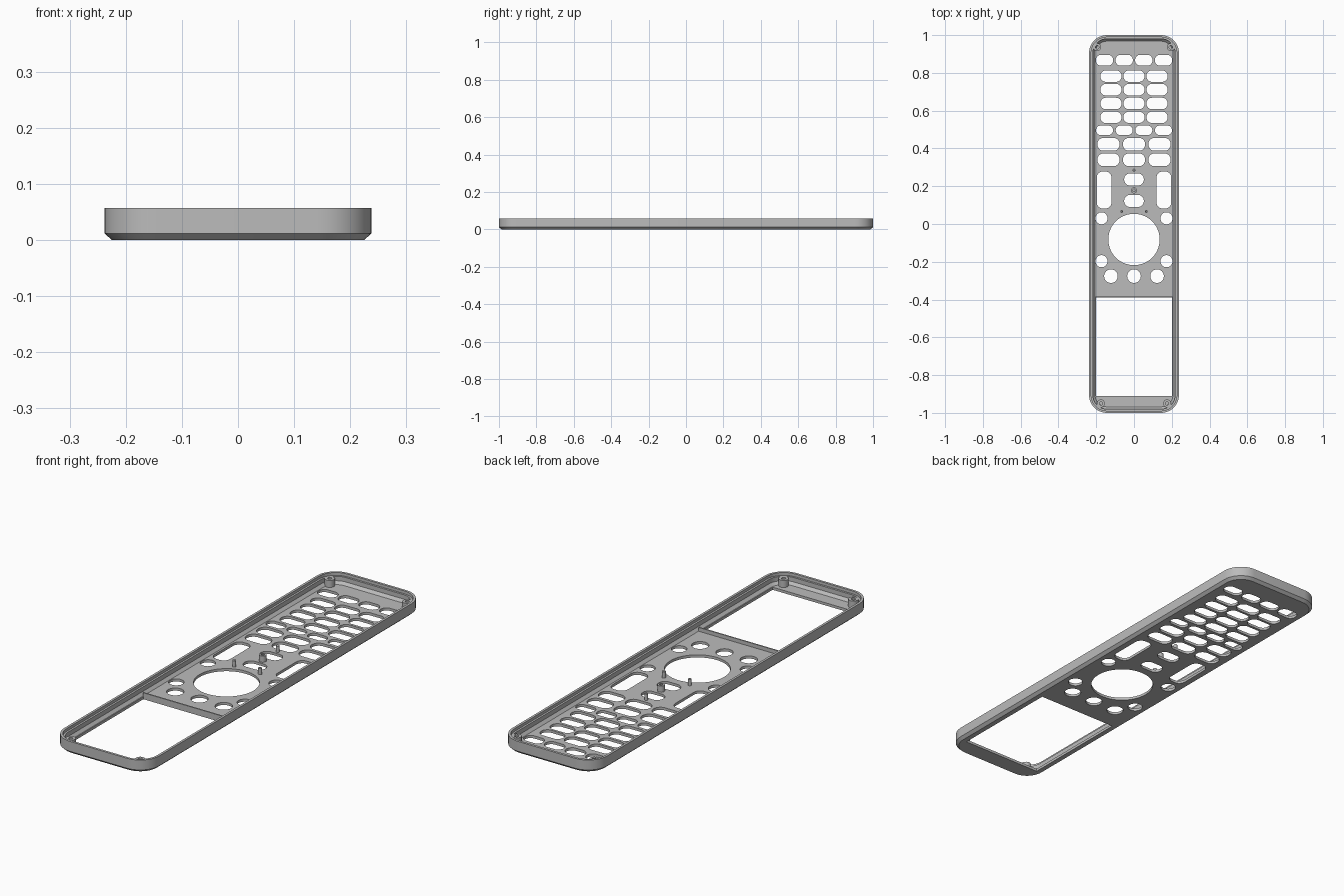
import bpy, bmesh, math

cube = bpy.data.objects.get("Cube")
if cube:
    bpy.data.objects.remove(cube, do_unlink=True)

grey = bpy.data.materials.new("plain_grey")
grey.use_nodes = True
GREY = (0.5, 0.5, 0.5, 1)
grey.diffuse_color = GREY
grey.node_tree.nodes["Principled BSDF"].inputs["Base Color"].default_value = GREY

HALF_W, HALF_L, CORNER = 0.238, 1.0, 0.095
FLOOR, TOP, EDGE = 0.012, 0.057, 0.032


def rounded_rect(cx, cy, hw, hl, r, steps=8):
    """Counter-clockwise outline of a rounded rectangle (a circle if r fills it)."""
    pts = []
    for q, (sx, sy) in enumerate([(1, 1), (-1, 1), (-1, -1), (1, -1)]):
        for i in range(steps + 1):
            a = math.pi / 2 * (q + i / steps)
            pts.append((cx + sx * (hw - r) + r * math.cos(a),
                        cy + sy * (hl - r) + r * math.sin(a)))
    # drop points that coincide where straight sides have no length
    return [p for i, p in enumerate(pts) if math.dist(p, pts[i - 1]) > 1e-5]


def outline(inset):
    return rounded_rect(0, 0, HALF_W - inset, HALF_L - inset, CORNER - inset, 10)


def add_object(name, mesh, smooth=True):
    ob = bpy.data.objects.new(name, mesh)
    bpy.context.collection.objects.link(ob)
    mesh.materials.clear()
    mesh.materials.append(grey)
    if smooth:
        bpy.ops.object.select_all(action='DESELECT')
        ob.select_set(True)
        bpy.context.view_layer.objects.active = ob
        bpy.ops.object.shade_smooth_by_angle(angle=math.radians(30))
    return ob


def loft(name, loops, closed=False):
    """Skin a list of equal-length 3D loops."""
    bm = bmesh.new()
    rings = [[bm.verts.new(p) for p in loop] for loop in loops]
    pairs = list(zip(rings, rings[1:]))
    if closed:
        pairs.append((rings[-1], rings[0]))
    for a, b in pairs:
        for i in range(len(a)):
            j = (i + 1) % len(a)
            bm.faces.new((a[i], a[j], b[j], b[i]))
    mesh = bpy.data.meshes.new(name)
    bm.to_mesh(mesh)
    bm.free()
    return add_object(name, mesh)


# Outer wall: chamfered foot, thin lip, inner step and inner chamfer
profile = [(EDGE, 0), (0.013, 0), (0, 0.012), (0, TOP), (0.011, TOP),
           (0.011, 0.044), (0.02, 0.044), (0.02, 0.024), (EDGE, FLOOR)]
loft("outer_wall", [[(x, y, z) for x, y in outline(d)] for d, z in profile])

# Button openings in the face plate
holes = []


def pills(xs, y, w, h, r=None):
    for x in xs:
        holes.append(rounded_rect(x, y, w / 2, h / 2, r or min(w, h) * 0.48))


FOUR = (-0.156, -0.052, 0.052, 0.156)
THREE = (-0.122, 0, 0.122)
WIDE = (-0.135, 0, 0.135)
SIDES = (-0.158, 0.158)
pills(FOUR, 0.867, 0.092, 0.058)
for y in (0.783, 0.711, 0.638, 0.565):
    pills(THREE, y, 0.112, 0.061)
pills(FOUR, 0.496, 0.09, 0.05)
for y in (0.422, 0.34):
    pills(WIDE, y, 0.118, 0.068)
pills(SIDES, 0.18, 0.078, 0.196, 0.032)
for y in (0.236, 0.122):
    pills((0,), y, 0.104, 0.064)
for y in (0.03, -0.197):
    pills((-0.172, 0.172), y, 0.064, 0.064, 0.032)
pills(THREE, -0.276, 0.072, 0.072, 0.036)
holes.append(rounded_rect(0, -0.082, 0.136, 0.136, 0.136, 14))
window = [(-0.202, -0.91), (0.202, -0.91), (0.202, -0.39), (-0.202, -0.39)]
holes.append(window)

# Face plate: filled flat curve with the openings left out
curve = bpy.data.curves.new("face_plate_outline", 'CURVE')
curve.dimensions = '2D'
curve.fill_mode = 'BOTH'
curve.extrude = FLOOR / 2
for loop in [outline(EDGE)] + holes:
    s = curve.splines.new('POLY')
    s.points.add(len(loop) - 1)
    for p, (x, y) in zip(s.points, loop):
        p.co = (x, y, 0, 1)
    s.use_cyclic_u = True
helper = bpy.data.objects.new("face_plate_outline", curve)
bpy.context.collection.objects.link(helper)
bpy.context.view_layer.update()
plate_mesh = bpy.data.meshes.new_from_object(
    helper.evaluated_get(bpy.context.evaluated_depsgraph_get()))
bpy.data.objects.remove(helper, do_unlink=True)
bm = bmesh.new()
bm.from_mesh(plate_mesh)
bmesh.ops.remove_doubles(bm, verts=bm.verts, dist=1e-5)
bmesh.ops.recalc_face_normals(bm, faces=bm.faces)
bm.to_mesh(plate_mesh)
bm.free()
add_object("face_plate", plate_mesh).location.z = FLOOR / 2

# Low rib along the window's back edge
bpy.ops.mesh.primitive_cube_add(size=1, location=(0, -0.387, 0.02))
rib = bpy.context.object
rib.name = "window_rib"
rib.scale = (0.41, 0.006, 0.018)
rib.data.materials.append(grey)


# Hollow posts: screw bosses in the corners, pins around the middle
def post(name, x, y, r, bore, top):
    base = FLOOR - 0.002
    section = [(r, base), (r, top), (bore, top), (bore, base)]
    loft(name, [[(x + rad * math.cos(k * math.tau / 20),
                  y + rad * math.sin(k * math.tau / 20), z)
                 for k in range(20)] for rad, z in section], closed=True)


for side, sx in (("left", 1), ("right", -1)):
    post("back_boss_" + side, sx * 0.195, 0.936, 0.021, 0.009, 0.044)
    post("front_boss_" + side, sx * 0.175, -0.95, 0.021, 0.009, 0.044)
    post("dial_pin_" + side, sx * 0.065, 0.066, 0.008, 0.002, 0.04)
post("middle_boss", 0, 0.178, 0.016, 0.007, 0.04)
post("upper_pin", 0, 0.285, 0.008, 0.002, 0.04)
